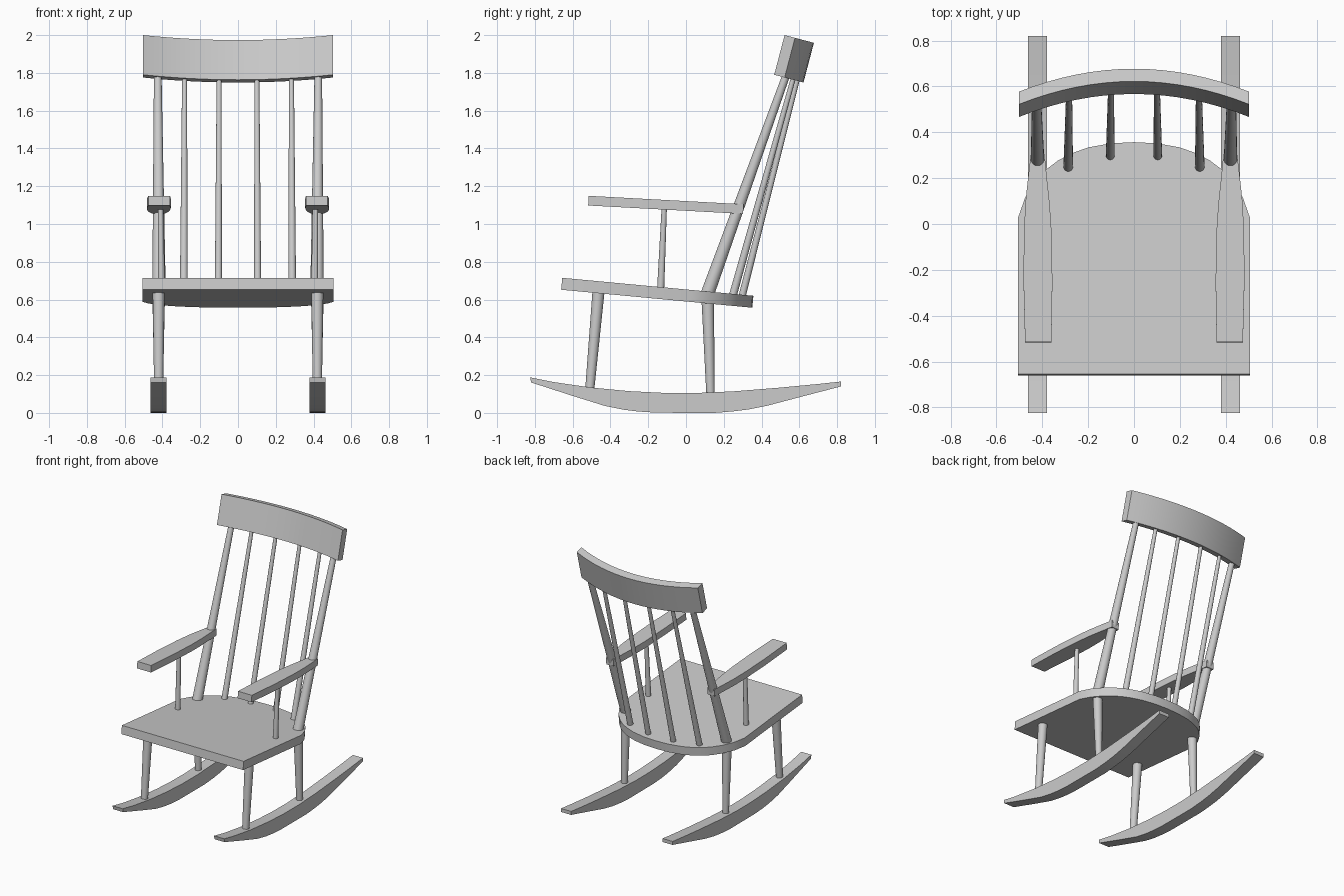
import bpy, bmesh, math
from mathutils import Vector

if "Cube" in bpy.data.objects:
    bpy.data.objects.remove(bpy.data.objects["Cube"])

wood = bpy.data.materials.new("grey_wood")
wood.diffuse_color = (0.6, 0.6, 0.6, 1)
wood.use_nodes = True
wood.node_tree.nodes["Principled BSDF"].inputs["Base Color"].default_value = wood.diffuse_color


def finish(name, bm):
    bmesh.ops.recalc_face_normals(bm, faces=bm.faces)
    me = bpy.data.meshes.new(name)
    bm.to_mesh(me)
    bm.free()
    ob = bpy.data.objects.new(name, me)
    bpy.context.collection.objects.link(ob)
    me.materials.append(wood)
    bpy.ops.object.select_all(action='DESELECT')
    ob.select_set(True)
    bpy.context.view_layer.objects.active = ob
    bpy.ops.object.shade_smooth_by_angle(angle=math.radians(30))
    return ob


def prism(name, outline, offset):
    """Solid swept from a closed outline along an offset."""
    bm = bmesh.new()
    a = [bm.verts.new(p) for p in outline]
    b = [bm.verts.new(Vector(p) + Vector(offset)) for p in outline]
    bm.faces.new(a)
    bm.faces.new(b[::-1])
    n = len(a)
    for i in range(n):
        j = (i + 1) % n
        bm.faces.new((a[i], a[j], b[j], b[i]))
    return finish(name, bm)


def rod(name, p, q, r1, r2):
    """Tapered round rod from p to q."""
    p, q = Vector(p), Vector(q)
    d = q - p
    bm = bmesh.new()
    bmesh.ops.create_cone(bm, cap_ends=True, segments=20, radius1=r1, radius2=r2, depth=d.length)
    bm.transform(d.to_track_quat('Z', 'Y').to_matrix().to_4x4())
    bmesh.ops.translate(bm, verts=bm.verts, vec=(p + q) / 2)
    return finish(name, bm)


# Seat: tilted slab with a rounded back
half = [(0.505, -0.655), (0.505, 0.03), (0.475, 0.115), (0.43, 0.185), (0.38, 0.24),
        (0.33, 0.278), (0.27, 0.309), (0.2, 0.334), (0.1, 0.352)]
plan = half + [(0, 0.357)] + [(-x, y) for x, y in reversed(half)]
prism("seat", [(x, y, 0.715 - 0.094 * (y + 0.655)) for x, y in plan], (0, -0.006, -0.063))

# Headrest: bowed, leaning board
tilt = Vector((0, 0.055, 0.21))
back = Vector((0, 0.055, -0.0145))
front_edge, rear_edge = [], []
for i in range(17):
    x = -0.502 + 1.004 * i / 16
    bow = 1.82 * (1 - (x / 0.502) ** 2)
    base = Vector((x, 0.467, 1.79)) + back * bow
    front_edge.append(base)
    rear_edge.append(base + back)
prism("headrest", front_edge + rear_edge[::-1], tilt)

rocker_profile = [(-0.825, 0.188), (-0.7, 0.163), (-0.5, 0.134), (-0.3, 0.115), (-0.12, 0.106),
                  (0.05, 0.105), (0.25, 0.114), (0.5, 0.134), (0.7, 0.153), (0.82, 0.166),
                  (0.82, 0.14), (0.62, 0.088), (0.43, 0.038), (0.33, 0.018), (0.25, 0.008),
                  (0.15, 0.0), (-0.15, 0.001), (-0.25, 0.007), (-0.33, 0.017), (-0.43, 0.037),
                  (-0.6, 0.09), (-0.82, 0.161)]
arm_plan = [(0.475, -0.515), (0.482, -0.25), (0.48, -0.03), (0.473, 0.1), (0.46, 0.22), (0.45, 0.305),
            (0.39, 0.305), (0.38, 0.2), (0.368, 0.09), (0.36, -0.03), (0.356, -0.25), (0.36, -0.515)]

for side, s in (("left", -1), ("right", 1)):
    # Runners and legs
    prism("rocker_" + side, [(s * 0.379, y, z) for y, z in rocker_profile], (s * 0.084, 0, 0))
    rod("front_leg_" + side, (s * 0.42, -0.51, 0.12), (s * 0.42, -0.463, 0.645), 0.024, 0.032)
    rod("back_leg_" + side, (s * 0.42, 0.13, 0.09), (s * 0.42, 0.115, 0.6), 0.022, 0.033)
    # Armrest with its support
    prism("armrest_" + side, [(s * x, y, 1.149 - 0.054 * (y + 0.515)) for x, y in arm_plan],
          (0, -0.003, -0.051))
    rod("arm_support_" + side, (s * 0.405, -0.135, 0.64), (s * 0.41, -0.115, 1.09), 0.019, 0.014)
    # Back posts and spindles
    rod("back_post_" + side, (s * 0.418, 0.11, 0.62), (s * 0.425, 0.535, 1.8), 0.036, 0.02)
    rod("outer_spindle_" + side, (s * 0.287, 0.245, 0.61), (s * 0.283, 0.573, 1.79), 0.021, 0.013)
    rod("inner_spindle_" + side, (s * 0.104, 0.295, 0.61), (s * 0.1, 0.593, 1.78), 0.019, 0.013)
